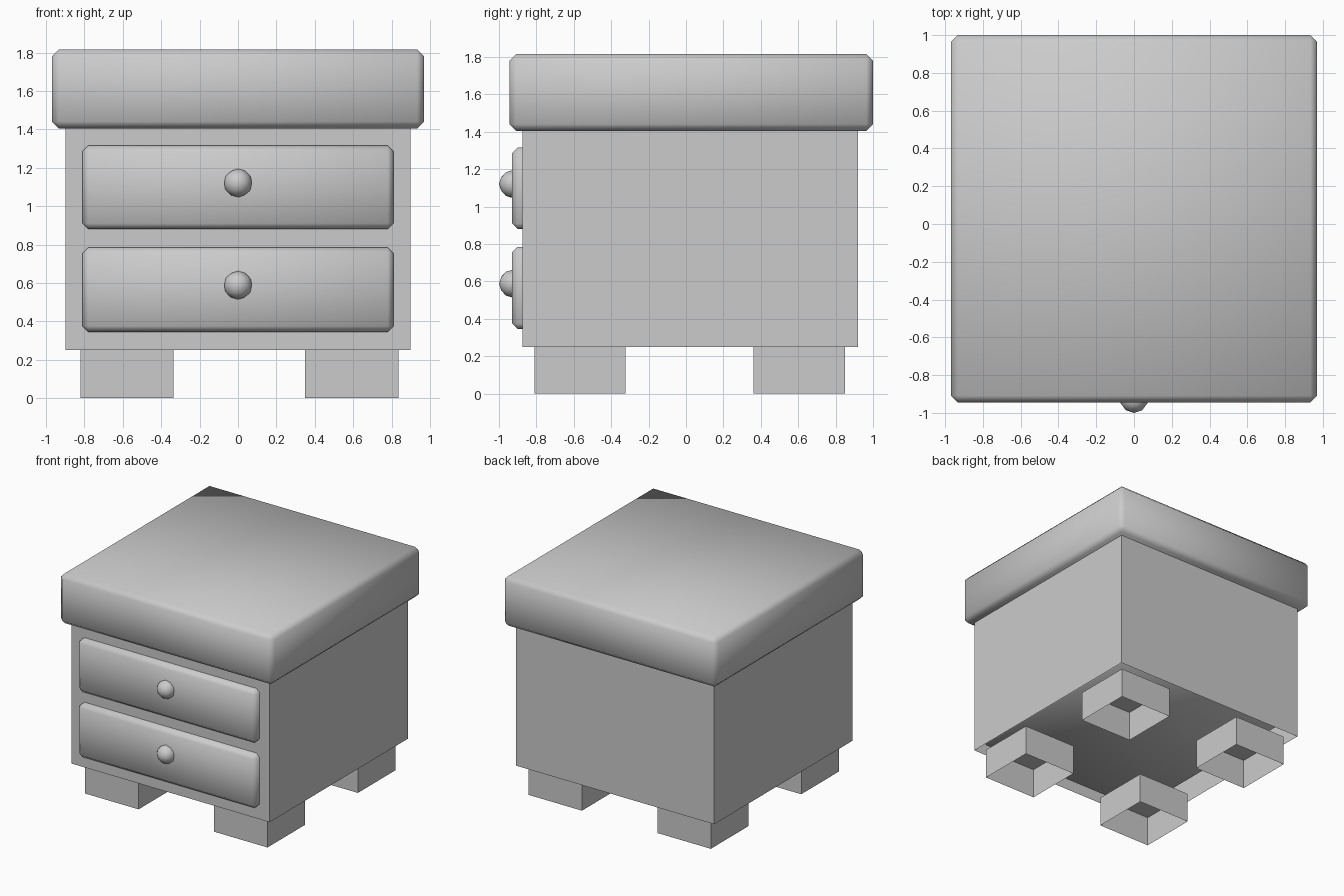
import bpy, bmesh

if "Cube" in bpy.data.objects:
    bpy.data.objects.remove(bpy.data.objects["Cube"])


def box(name, x, y, z, bevel=0.0, open_bottom=False):
    """Box from (min, max) ranges, optionally chamfered or without its floor."""
    bm = bmesh.new()
    bmesh.ops.create_cube(bm, size=1)
    for v in bm.verts:
        v.co = [r[0] if c < 0 else r[1] for c, r in zip(v.co, (x, y, z))]
    if open_bottom:
        floor = [f for f in bm.faces if f.normal.z < -0.9]
        bmesh.ops.delete(bm, geom=floor, context='FACES')
    if bevel:
        bmesh.ops.bevel(bm, geom=bm.edges[:], offset=bevel, segments=1,
                        profile=0.5, affect='EDGES')
        for f in bm.faces:
            f.smooth = True
    me = bpy.data.meshes.new(name)
    bm.to_mesh(me)
    bm.free()
    ob = bpy.data.objects.new(name, me)
    bpy.context.collection.objects.link(ob)
    return ob


# Cabinet body, open underneath, and the thick soft-edged top
box("body", (-0.90, 0.90), (-0.875, 0.92), (0.25, 1.42), open_bottom=True)
box("top_slab", (-0.97, 0.97), (-0.945, 1.0), (1.405, 1.815), bevel=0.036)

# Full-depth drawers with round knobs
for name, z0, z1 in (("lower", 0.345, 0.785), ("upper", 0.88, 1.315)):
    box(name + "_drawer", (-0.81, 0.81), (-0.93, 0.86), (z0, z1), bevel=0.03)
    bpy.ops.mesh.primitive_ico_sphere_add(
        subdivisions=2, radius=0.075, location=(0, -0.925, (z0 + z1) / 2 + 0.023))
    knob = bpy.context.object
    knob.name = name + "_knob"
    bpy.ops.object.shade_smooth()

# Hollow block feet
for side, x in (("left", -0.82), ("right", 0.35)):
    for end, y in (("front", -0.81), ("back", 0.362)):
        box(f"{end}_{side}_leg", (x, x + 0.485), (y, y + 0.487), (0, 0.25),
            open_bottom=True)
